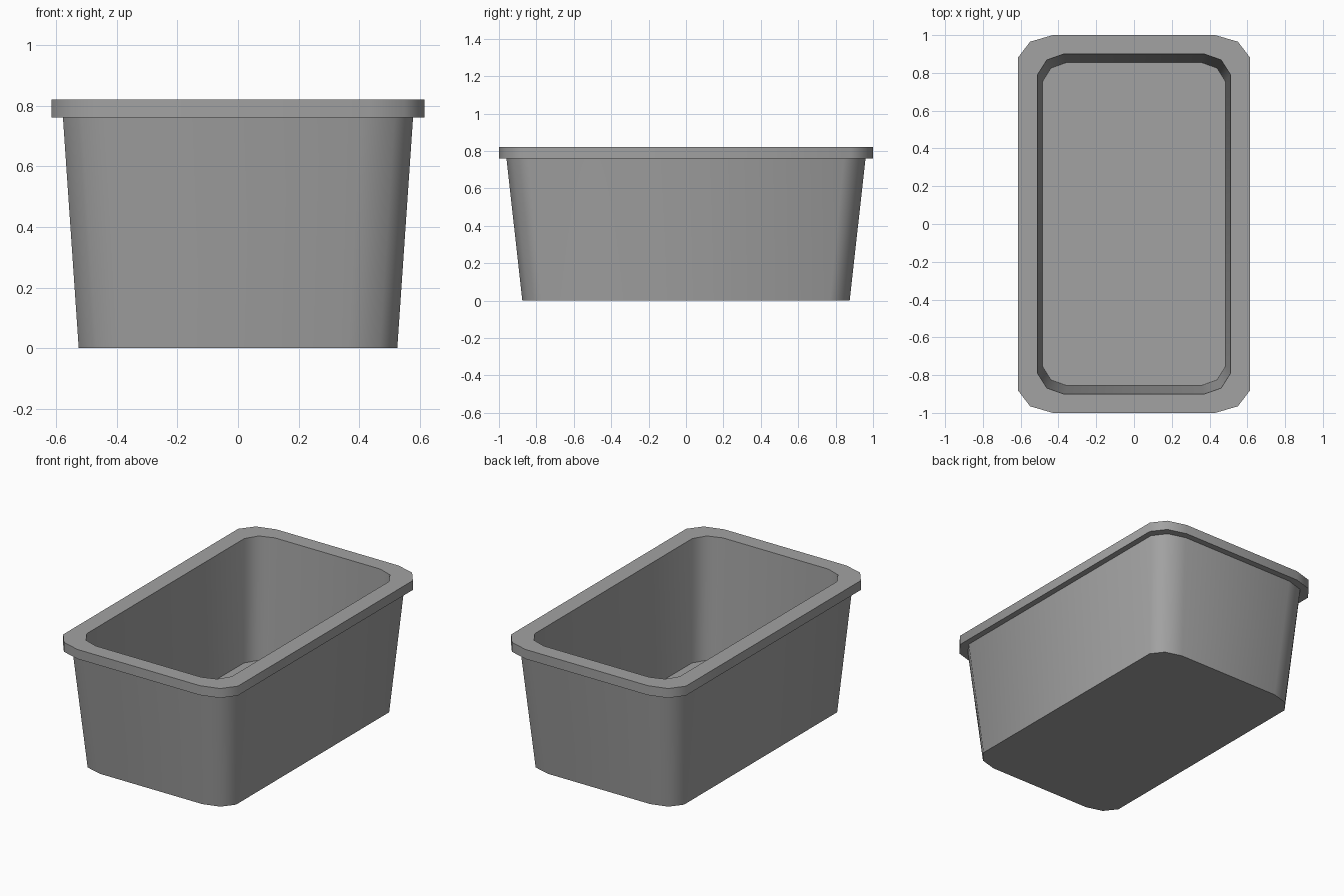
import bpy
import bmesh
import math

cube = bpy.data.objects.get("Cube")
if cube:
    bpy.data.objects.remove(cube, do_unlink=True)

# Single plain grey plastic
grey = bpy.data.materials.new("plain_grey")
grey.use_nodes = True
colour = (0.36, 0.36, 0.36, 1.0)
grey.diffuse_color = colour
grey.node_tree.nodes["Principled BSDF"].inputs["Base Color"].default_value = colour


def chamfered_ring(bm, hx, hy, z, k):
    """Rectangle outline with two-facet corners; k scales the corner in x."""
    corner = [(hx, hy * 0.88), (hx - 0.065 * k, hy * 0.965), (hx - 0.185 * k, hy)]
    quarter_signs = [(1, 1), (-1, 1), (-1, -1), (1, -1)]
    verts = []
    for sx, sy in quarter_signs:
        points = corner if sx * sy > 0 else corner[::-1]
        verts += [bm.verts.new((sx * x, sy * y, z)) for x, y in points]
    return verts


# Outline sections from the underside, around the rim, down to the inner floor
sections = [
    (0.525, 0.875, 0.0, 0.89),    # base
    (0.577, 0.96, 0.76, 0.94),    # top of outer wall
    (0.615, 1.0, 0.76, 1.0),      # rim lower edge
    (0.615, 1.0, 0.82, 1.0),      # rim upper edge
    (0.51, 0.90, 0.82, 0.75),     # mouth
    (0.485, 0.855, 0.05, 0.69),   # inner floor
]

bm = bmesh.new()
rings = [chamfered_ring(bm, *s) for s in sections]
for low, high in zip(rings, rings[1:]):
    for i in range(len(low)):
        j = (i + 1) % len(low)
        bm.faces.new((low[i], low[j], high[j], high[i]))
bm.faces.new(rings[0][::-1])
bm.faces.new(rings[-1])
bmesh.ops.recalc_face_normals(bm, faces=bm.faces)

mesh = bpy.data.meshes.new("storage_tub")
bm.to_mesh(mesh)
bm.free()
mesh.materials.append(grey)

tub = bpy.data.objects.new("storage_tub", mesh)
bpy.context.collection.objects.link(tub)

# Soft corners, crisp rim and base
bpy.ops.object.select_all(action="DESELECT")
tub.select_set(True)
bpy.context.view_layer.objects.active = tub
bpy.ops.object.shade_smooth_by_angle(angle=math.radians(45))
